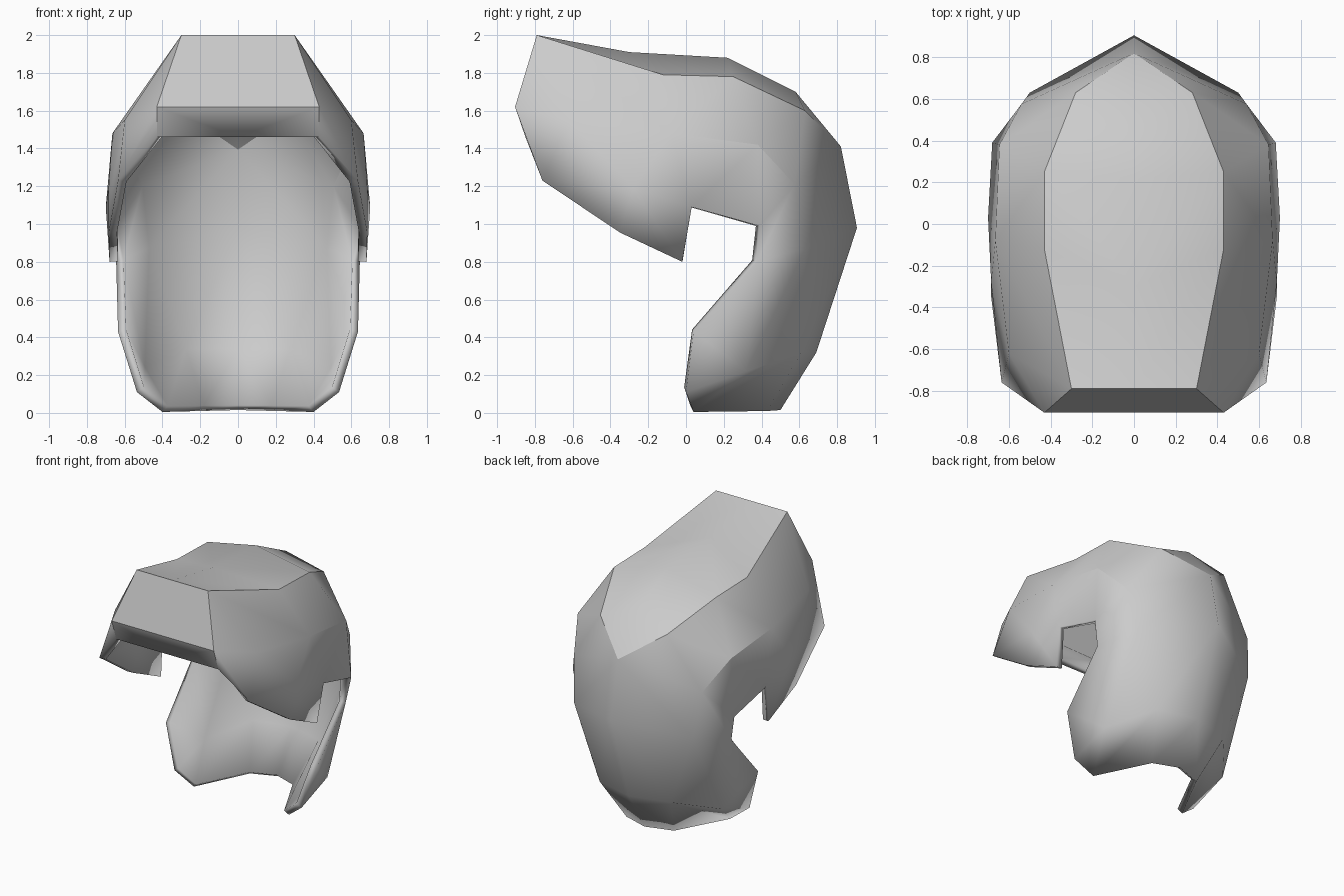
import bpy
import bmesh
import math

old_cube = bpy.data.objects.get("Cube")
if old_cube:
    bpy.data.objects.remove(old_cube, do_unlink=True)

# Single plain colour
grey = bpy.data.materials.new("plain_grey")
grey.use_nodes = True
colour = (0.6, 0.6, 0.6, 1)
grey.diffuse_color = colour
grey.node_tree.nodes["Principled BSDF"].inputs["Base Color"].default_value = colour

shell = bmesh.new()


def rail(*points):
    """Add a row of points running along the shell."""
    return [shell.verts.new(point) for point in points]


def bridge(first, second):
    """Fill between two rails; repeated points close to triangles."""
    for i in range(len(first) - 1):
        corners = [first[i], first[i + 1], second[i + 1], second[i]]
        corners = list(dict.fromkeys(corners))
        if len(corners) > 2:
            shell.faces.new(corners)


# Crown: centre line and outer edge, from the brow to the back
centre = rail((0, -.85, 1.46), (0, -.905, 1.62), (0, -.79, 2),
              (0, -.3, 1.91), (0, .22, 1.88), (0, .58, 1.7))
edge = rail((.43, -.85, 1.46), (.43, -.905, 1.62), (.3, -.79, 2),
            (.43, -.12, 1.79), (.43, .25, 1.78), (.28, .63, 1.6))
bridge(centre, edge)
brow, quiff, peak, edge_mid, edge_rear, edge_end = edge

# Sides of the crown, sweeping down to the temple
temple_front, temple_mid, temple_rear = rail(
    (.6, -.62, 1.55), (.665, -.08, 1.48), (.645, .38, 1.42))
bridge([peak, peak, edge_mid, edge_rear, edge_end],
       [quiff, temple_front, temple_mid, temple_mid, temple_rear])
tip, cheek, notch = rail((.635, -.76, 1.23), (.685, -.28, 1.19), (.7, .03, 1.09))
bridge([quiff, temple_front, temple_mid, temple_rear], [brow, tip, cheek, notch])

# Hanging side lock
lock_mid, lock_end = rail((.685, -.35, .955), (.68, -.02, .8))
bridge([tip, cheek, notch], [tip, lock_mid, lock_end])

# Back of the head: rows running from the centre round to the side opening
upper = rail((0, .82, 1.41), (.54, .575, 1.21), (.68, .39, .99))
middle = rail((0, .905, .98), (.5, .63, .87), (.645, .375, .8))
lower = rail((0, .69, .32), (.3, .61, .32), (.53, .32, .22))
hem = rail((0, .5, .015), (.2, .43, .01), (.4, .04, .005))
bridge([centre[-1], edge_end], [upper[0], upper[0]])
bridge([upper[0], edge_end, temple_rear, notch],
       [upper[0], upper[1], upper[1], upper[2]])
for above, below in ((upper, middle), (middle, lower), (lower, hem)):
    bridge(above, below)

# Lower wings reaching forward beside the neck
wing_mid, wing_low = rail((.635, .04, .43), (.535, 0, .11))
bridge([middle[2], wing_mid, wing_low, hem[2]], [lower[2]] * 4)

# Point all faces outward
bmesh.ops.recalc_face_normals(shell, faces=shell.faces[:])
shell.normal_update()
crown_face = max(shell.faces, key=lambda face: face.calc_center_median().z)
if crown_face.normal.z < 0:
    bmesh.ops.reverse_faces(shell, faces=shell.faces[:])

mesh = bpy.data.meshes.new("hair_shell")
shell.to_mesh(mesh)
shell.free()
mesh.materials.append(grey)
hair = bpy.data.objects.new("hair_shell", mesh)
bpy.context.collection.objects.link(hair)

# Other half and wall thickness
mirror = hair.modifiers.new("mirror", "MIRROR")
mirror.use_clip = True
wall = hair.modifiers.new("wall", "SOLIDIFY")
wall.thickness = 0.045
wall.offset = -1
wall.use_even_offset = True

bpy.context.view_layer.objects.active = hair
hair.select_set(True)
bpy.ops.object.shade_smooth_by_angle(angle=math.radians(30))
